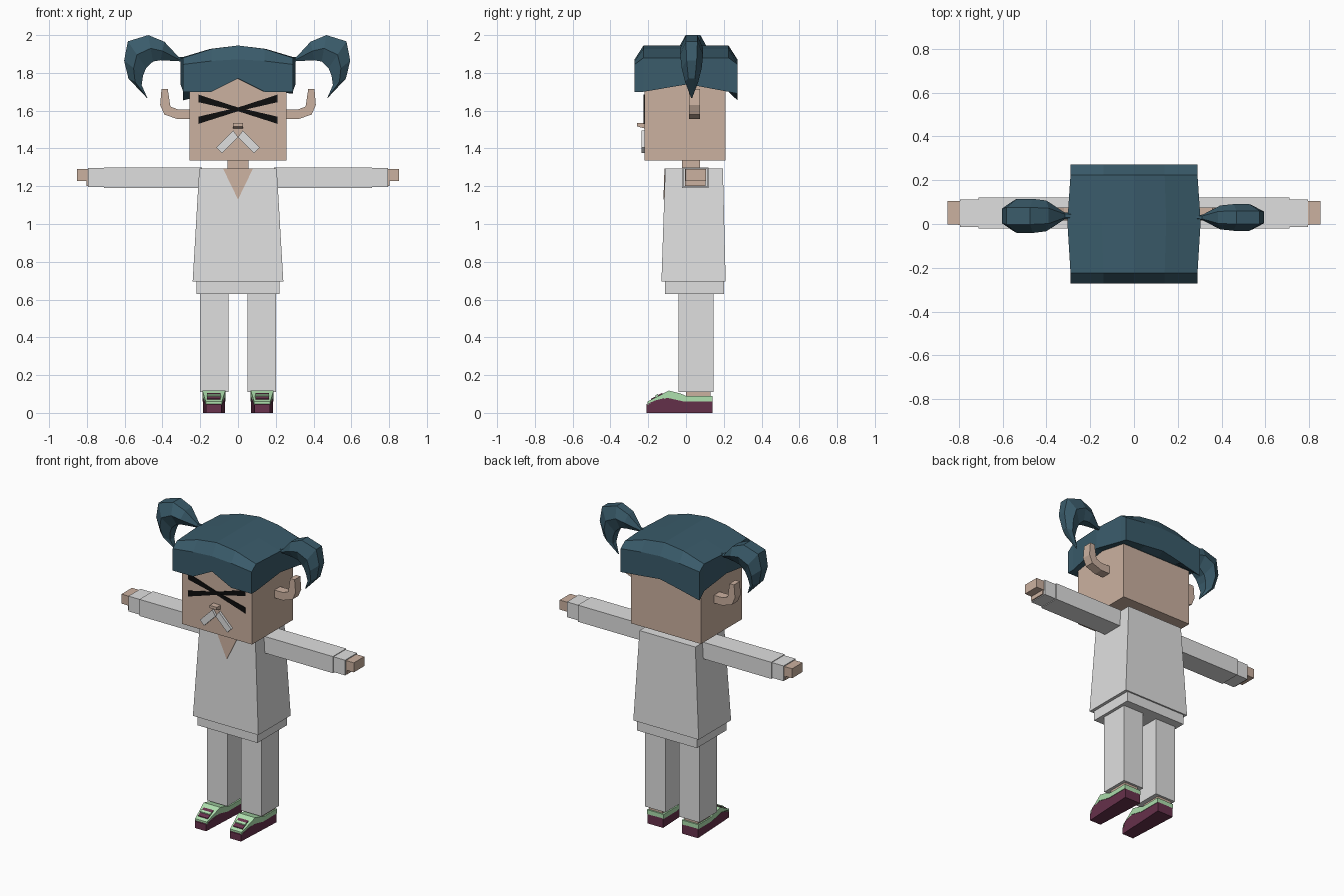
import bpy, bmesh
from mathutils import Vector

if "Cube" in bpy.data.objects:
    bpy.data.objects.remove(bpy.data.objects["Cube"])


def material(name, r, g, b):
    m = bpy.data.materials.new(name)
    m.use_nodes = True
    m.diffuse_color = (r, g, b, 1)
    bsdf = m.node_tree.nodes["Principled BSDF"]
    bsdf.inputs["Base Color"].default_value = (r, g, b, 1)
    bsdf.inputs["Roughness"].default_value = 0.9
    return m


SKIN = material("skin", .60, .44, .35)
CLOTH = material("pale cloth", .74, .74, .74)
HAIR = material("teal hair", .042, .105, .145)
BLACK = material("black", .004, .004, .004)
MAROON = material("maroon", .14, .032, .075)
GREEN = material("mint green", .42, .74, .42)


def loft(name, rings, mat):
    """Skin a list of equal-sized closed rings and cap both ends."""
    bm = bmesh.new()
    loops = [[bm.verts.new(p) for p in ring] for ring in rings]
    n = len(loops[0])
    for a, b in zip(loops, loops[1:]):
        for i in range(n):
            j = (i + 1) % n
            bm.faces.new((a[i], a[j], b[j], b[i]))
    bm.faces.new(loops[0])
    bm.faces.new(loops[-1])
    bmesh.ops.recalc_face_normals(bm, faces=bm.faces)
    mesh = bpy.data.meshes.new(name)
    bm.to_mesh(mesh)
    bm.free()
    mesh.materials.append(mat)
    obj = bpy.data.objects.new(name, mesh)
    bpy.context.collection.objects.link(obj)
    return obj


def rect(x0, x1, y0, y1, z):
    return [(x0, y0, z), (x1, y0, z), (x1, y1, z), (x0, y1, z)]


def box(name, x, y, z, mat):
    return loft(name, [rect(*x, *y, z[0]), rect(*x, *y, z[1])], mat)


def prism_y(name, profile, y0, y1, mat):
    """Extrude an (x, z) outline along y."""
    return loft(name, [[(x, y, z) for x, z in profile] for y in (y0, y1)], mat)


def prism_x(name, profile, cx, half, mat, toe=-1.0, pinch=.6):
    """Extrude a (y, z) outline along x, narrowing everything ahead of toe."""
    def ring(side):
        return [(cx + side * half * (pinch if y < toe else 1), y, z) for y, z in profile]
    return loft(name, [ring(-1), ring(1)], mat)


# Torso and neck
loft("tunic", [rect(-.24, .24, -.13, .21, .695),
               rect(-.205, .205, -.11, .195, 1.295)], CLOTH)
box("tunic_hem", (-.22, .22), (-.11, .20), (.63, .70), CLOTH)
box("neck", (-.055, .055), (-.02, .075), (1.28, 1.345), SKIN)

# Neckline lies on the sloping tunic front
neckline = [(-.08, -.111, 1.295), (.08, -.111, 1.295), (0, -.1165, 1.13)]
loft("neckline", [[Vector(p) + Vector((0, d, 0)) for p in neckline]
                  for d in (-.003, .004)], SKIN)

# Head and face
box("head", (-.257, .257), (-.22, .21), (1.335, 1.80), SKIN)
for s, side in ((-1, "right"), (1, "left")):
    bar = [(-.21, 1.685), (0, 1.617), (.21, 1.568),
           (.21, 1.53), (0, 1.597), (-.21, 1.645)]
    prism_y(f"{side}_eye_stroke", [(s * x, z) for x, z in bar],
            -.224 - .001 * s, -.219, BLACK)
    whisker = [(.025, 1.495), (0, 1.46), (.085, 1.375), (.115, 1.405)]
    prism_y(f"{side}_moustache", [(s * x, z) for x, z in whisker],
            -.236, -.218, CLOTH)
    ear = [(.25, 1.607), (.32, 1.607), (.358, 1.622), (.372, 1.715), (.405, 1.715),
           (.412, 1.63), (.39, 1.58), (.32, 1.555), (.25, 1.555)]
    prism_y(f"{side}_ear", [(s * x, z) for x, z in ear], .015, .075, SKIN)
prism_x("nose", [(-.215, 1.505), (-.235, 1.51), (-.26, 1.517), (-.26, 1.535),
                 (-.215, 1.535)], 0, .026, SKIN)

# Hair cap: arched slices from front to back with a peaked fringe
COLUMNS = (-.29, -.14, 0, .14, .29)


def hair_slice(y, grow, top, bottom):
    upper = [(x * grow, y, z) for x, z in zip(COLUMNS, top)]
    lower = [(x * grow, y, z) for x, z in zip(COLUMNS, bottom)]
    return upper + lower[::-1]


rim = (1.845, 1.863, 1.872, 1.863, 1.845)
crown = (1.88, 1.927, 1.945, 1.927, 1.88)
fringe = (1.70, 1.70, 1.77, 1.70, 1.70)
middle = (1.74,) * 5
nape = (1.655, 1.69, 1.72, 1.705, 1.69)
loft("hair_cap", [hair_slice(-.272, 1, rim, fringe),
                  hair_slice(-.225, 1, crown, fringe),
                  hair_slice(.01, 1.05, crown, middle),
                  hair_slice(.225, 1, crown, (1.70,) * 5),
                  hair_slice(.272, 1, rim, nape)], HAIR)

# Pigtails: outer point, inner point, half depth
TAIL = [((.28, 1.885), (.28, 1.86), .014),
        ((.315, 1.885), (.32, 1.862), .016),
        ((.39, 1.965), (.41, 1.867), .070),
        ((.475, 2.0), (.45, 1.86), .078),
        ((.583, 1.967), (.487, 1.825), .078),
        ((.603, 1.865), (.503, 1.785), .068),
        ((.58, 1.77), (.51, 1.735), .045),
        ((.483, 1.668), (.48, 1.668), .004)]
for s, side, slim, cy, reach in ((-1, "right", 1, .037, 1), (1, "left", .78, .03, .985)):
    rings = []
    for (ox, oz), (ix, iz), w in TAIL:
        w *= slim
        mx, mz = (ox + ix) / 2, (oz + iz) / 2
        outline = ((ox, oz, -.5), (ox, oz, .5), (mx, mz, 1),
                   (ix, iz, .5), (ix, iz, -.5), (mx, mz, -1))
        rings.append([(s * reach * x, cy + k * w, z) for x, z, k in outline])
    loft(f"{side}_pigtail", rings, HAIR)

# Arms, legs and shoes
SOLE = [(-.21, 0), (.14, 0), (.14, .062), (0, .062), (-.09, .085), (-.165, .065), (-.21, .045)]
UPPER = [(-.205, .042), (-.10, .08), (-.01, .06), (.14, .06), (.14, .09),
         (0, .09), (-.03, .103), (-.09, .118), (-.205, .06)]
TONGUE = [(-.185, .066), (-.125, .097), (-.125, .106), (-.185, .075)]
LACE = [(-.162, .08), (-.148, .087), (-.148, .1), (-.162, .093)]
for s, side in ((-1, "right"), (1, "left")):
    def span(a, b):
        return tuple(sorted((s * a, s * b)))

    box(f"{side}_sleeve", span(.19, .71), (-.02, .12), (1.19, 1.30), CLOTH)
    box(f"{side}_cuff", span(.70, .795), (-.013, .113), (1.195, 1.296), CLOTH)
    box(f"{side}_palm", span(.75, .803), (-.005, .103), (1.2, 1.29), SKIN)
    box(f"{side}_fingers", span(.79, .853), (-.003, .106), (1.227, 1.29), SKIN)
    box(f"{side}_leg", span(.05, .20), (-.04, .145), (.11, .64), CLOTH)
    box(f"{side}_ankle", span(.08, .18), (.0, .13), (.07, .115), SKIN)
    cx = s * .128
    prism_x(f"{side}_shoe_sole", SOLE, cx, .058, MAROON, toe=-.18, pinch=.7)
    prism_x(f"{side}_shoe_upper", UPPER, cx, .061, GREEN, toe=-.18, pinch=.7)
    prism_x(f"{side}_shoe_tongue", TONGUE, cx, .036, MAROON)
    prism_x(f"{side}_shoe_lace", LACE, cx, .037, GREEN)
